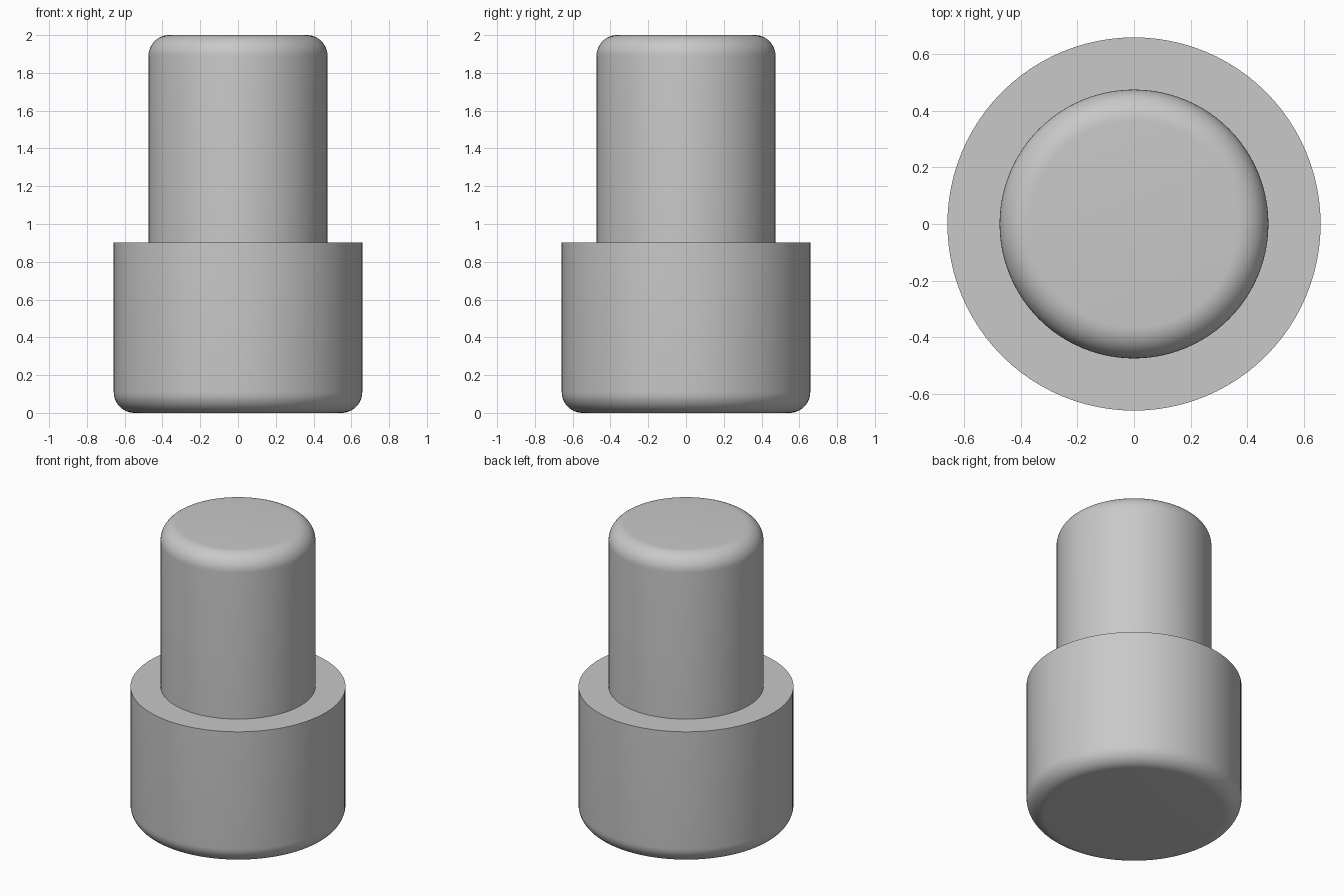
import bpy
import bmesh
import math

if "Cube" in bpy.data.objects:
    bpy.data.objects.remove(bpy.data.objects["Cube"], do_unlink=True)

SEGMENTS = 96
BODY_R, STEM_R = 0.658, 0.474
SHOULDER, HEIGHT = 0.903, 2.0
FILLET = 0.11

grey = bpy.data.materials.new("plain_grey")
grey.use_nodes = True
colour = (0.58, 0.58, 0.58, 1)
grey.diffuse_color = colour
grey.node_tree.nodes["Principled BSDF"].inputs["Base Color"].default_value = colour


def arc(radius, z, start, steps=12):
    """Quarter-round profile points inside the given radius, centred at height z."""
    angles = [start + math.pi / 2 * i / steps for i in range(steps + 1)]
    return [(radius - FILLET + FILLET * math.cos(a), z + FILLET * math.sin(a)) for a in angles]


# Half profile: rounded base, flat shoulder, stem with rounded top
profile = [(0, 0)]
profile += arc(BODY_R, FILLET, -math.pi / 2)
profile += [(BODY_R, SHOULDER), (STEM_R, SHOULDER)]
profile += arc(STEM_R, HEIGHT - FILLET, 0)
profile += [(0, HEIGHT)]

# Lathe the profile into one closed solid
bm = bmesh.new()
points = [bm.verts.new((r, 0, z)) for r, z in profile]
edges = [bm.edges.new(pair) for pair in zip(points, points[1:])]
bmesh.ops.spin(bm, geom=points + edges, cent=(0, 0, 0), axis=(0, 0, 1),
               angle=math.tau, steps=SEGMENTS, use_merge=True)
bmesh.ops.remove_doubles(bm, verts=bm.verts, dist=0.0001)
bmesh.ops.recalc_face_normals(bm, faces=bm.faces)

mesh = bpy.data.meshes.new("stepped_pin")
bm.to_mesh(mesh)
bm.free()
mesh.materials.append(grey)
pin = bpy.data.objects.new("stepped_pin", mesh)
bpy.context.collection.objects.link(pin)

# Smooth walls and fillets, crisp shoulder edges
bpy.ops.object.select_all(action="DESELECT")
pin.select_set(True)
bpy.context.view_layer.objects.active = pin
bpy.ops.object.shade_smooth_by_angle(angle=math.radians(30))
